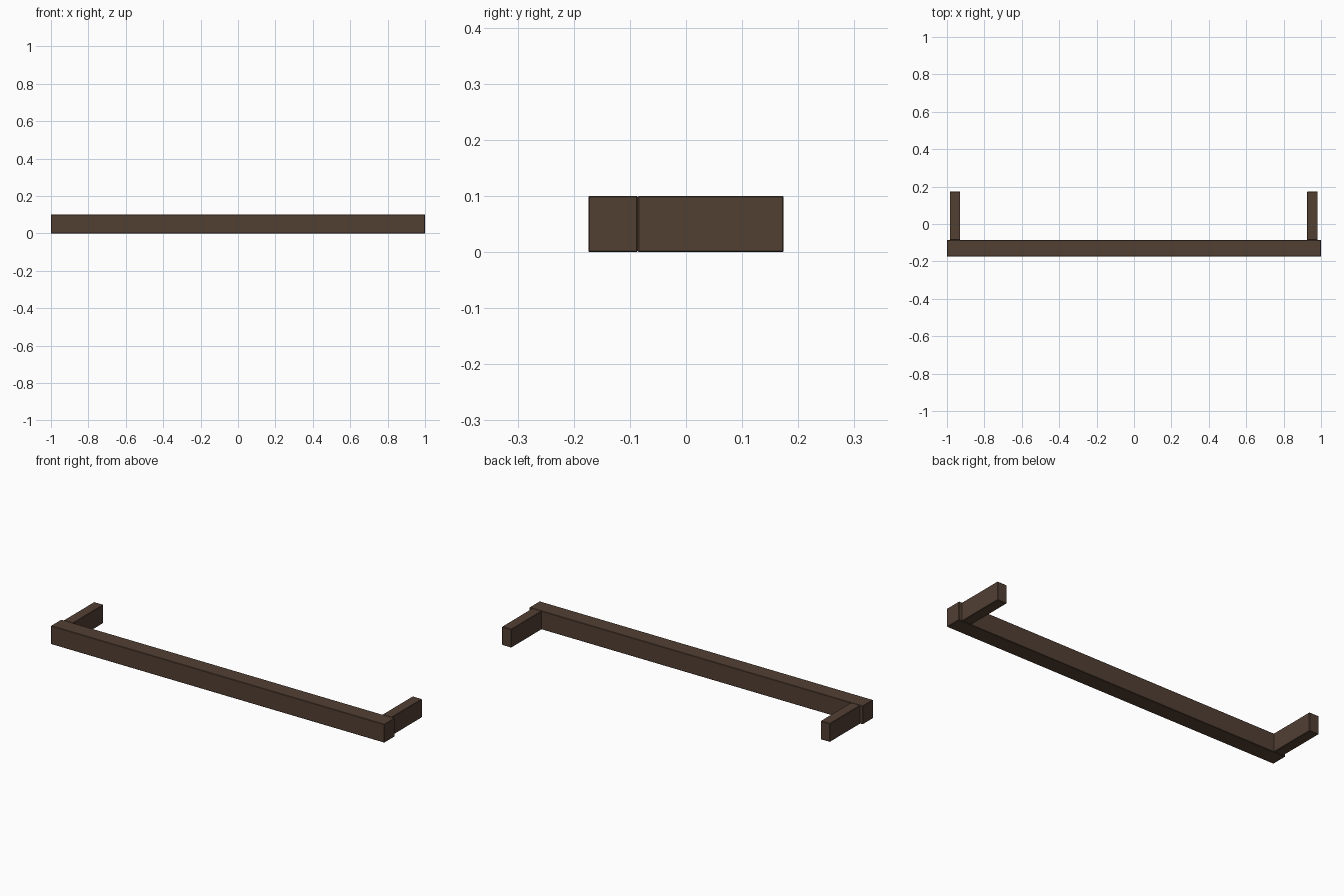
import bpy

if "Cube" in bpy.data.objects:
    bpy.data.objects.remove(bpy.data.objects["Cube"])

wood = bpy.data.materials.new("dark_wood")
wood.diffuse_color = (0.085, 0.05, 0.034, 1)
wood.use_nodes = True
wood.node_tree.nodes["Principled BSDF"].inputs["Base Color"].default_value = wood.diffuse_color


def beam(name, x, y, z):
    """Box spanning the given (min, max) ranges, with slightly eased edges."""
    spans = (x, y, z)
    bpy.ops.mesh.primitive_cube_add(size=1, location=[(a + b) / 2 for a, b in spans])
    ob = bpy.context.object
    ob.name = name
    ob.scale = [b - a for a, b in spans]
    bpy.ops.object.transform_apply(location=False, rotation=False, scale=True)
    ob.data.materials.append(wood)
    bevel = ob.modifiers.new("eased_edges", "BEVEL")
    bevel.width = 0.002
    bevel.segments = 1
    return ob


HEIGHT = (0, 0.1)

# Long front rail
beam("front_rail", (-1, 1), (-0.174, -0.086), HEIGHT)

# Short side returns butting against the back of the rail
for name, x in (("left_return", (-0.985, -0.929)), ("right_return", (0.926, 0.982))):
    beam(name, x, (-0.086, 0.174), HEIGHT)
